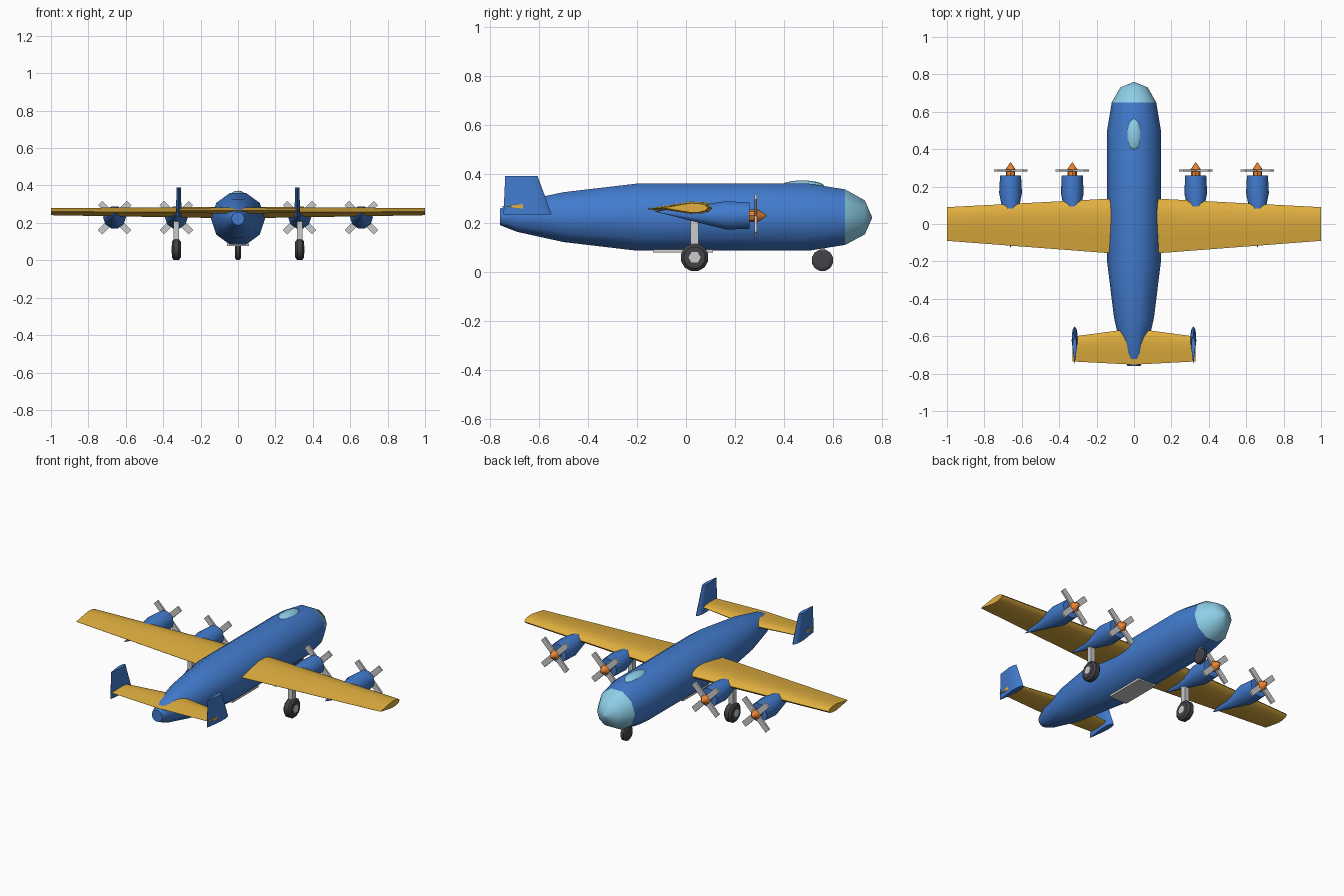
import bpy, bmesh, math
from math import cos, sin, pi
from mathutils import Matrix

if "Cube" in bpy.data.objects:
    bpy.data.objects.remove(bpy.data.objects["Cube"])


def material(name, rgb):
    m = bpy.data.materials.new(name)
    m.diffuse_color = (*rgb, 1)
    m.use_nodes = True
    m.node_tree.nodes["Principled BSDF"].inputs["Base Color"].default_value = m.diffuse_color
    return m


BLUE = material("blue", (0.055, 0.2, 0.62))
YELLOW = material("yellow", (0.75, 0.43, 0.05))
GLASS = material("glass", (0.27, 0.62, 0.8))
ORANGE = material("orange", (0.8, 0.22, 0.03))
DARK = material("rubber", (0.055, 0.055, 0.065))


def finish(bm, name, mat=None, angle=40):
    bmesh.ops.remove_doubles(bm, verts=bm.verts, dist=1e-5)
    bmesh.ops.recalc_face_normals(bm, faces=bm.faces)
    me = bpy.data.meshes.new(name)
    bm.to_mesh(me)
    bm.free()
    ob = bpy.data.objects.new(name, me)
    bpy.context.collection.objects.link(ob)
    if mat:
        me.materials.append(mat)
    if angle:
        bpy.ops.object.select_all(action='DESELECT')
        bpy.context.view_layer.objects.active = ob
        ob.select_set(True)
        bpy.ops.object.shade_smooth_by_angle(angle=math.radians(angle))
    return ob


def loft(name, rings, mat=None, angle=40):
    bm = bmesh.new()
    vs = [[bm.verts.new(p) for p in r] for r in rings]
    n = len(vs[0])
    for a, b in zip(vs, vs[1:]):
        for i in range(n):
            bm.faces.new((a[i], a[(i + 1) % n], b[(i + 1) % n], b[i]))
    bm.faces.new(vs[0])
    bm.faces.new(vs[-1])
    return finish(bm, name, mat, angle)


def body(name, stations, mat, x=0, n=10, angle=40):
    """Round body along y; stations are (y, centre z, radius)."""
    return loft(name, [[(x + max(r, 1e-3) * cos(2 * pi * i / n), y,
                         z + max(r, 1e-3) * sin(2 * pi * i / n)) for i in range(n)]
                       for y, z, r in stations], mat, angle)


def box(name, loc, size, mat=None, rot=0):
    bm = bmesh.new()
    bmesh.ops.create_cube(bm, size=1, matrix=Matrix.Translation(loc)
                          @ Matrix.Rotation(rot, 4, 'Y') @ Matrix.Diagonal((*size, 1)))
    return finish(bm, name, mat, 0)


# Airfoil section: chord fraction from trailing edge, half-thickness fraction
HALF = [(0, 0.03), (0.3, 0.55), (0.6, 1), (0.8, 0.95), (0.94, 0.6)]
FOIL = HALF + [(1, 0)] + [(c, -t) for c, t in reversed(HALF)]


def wing(name, sections):
    """sections are (x, trailing y, leading y, z, half thickness)."""
    return loft(name, [[(x, a + (b - a) * c, z + h * t) for c, t in FOIL]
                       for x, a, b, z, h in sections], YELLOW)


def wheel(name, x, y, z, r, w):
    prof = [(-w, 0.62 * r), (-w, 0.78 * r), (-0.55 * w, r), (0.55 * w, r),
            (w, 0.78 * r), (w, 0.62 * r)]
    n = 12
    loft(name, [[(x + dx, y + q * cos(2 * pi * (i + .5) / n), z + q * sin(2 * pi * (i + .5) / n))
                 for i in range(n)] for dx, q in prof], DARK)


# Fuselage, glass nose and canopy
body("fuselage", [(-0.76, .223, .035), (-0.69, .223, .064), (-0.5, .222, .107),
                  (-0.2, .222, .144), (0.5, .222, .144), (0.65, .222, .119)], BLUE)
body("nose_glass", [(0.65, .222, .119), (0.73, .221, .073), (0.76, .22, 0)], GLASS, angle=60)
bm = bmesh.new()
bmesh.ops.create_uvsphere(bm, u_segments=10, v_segments=8, radius=1,
                          matrix=Matrix.Translation((0, .475, .348))
                          @ Matrix.Diagonal((.042, .09, .024, 1)))
finish(bm, "canopy", GLASS, 60)
box("belly_door", (0, -.012, .083), (.115, .245, .012))

# Main wing and tailplane
wing("wing", [(-1, -.09, .09, .26, .019), (0, -.166, .142, .255, .031), (1, -.09, .09, .26, .019)])
wing("tailplane", [(-.328, -.735, -.602, .266, .011), (0, -.752, -.558, .266, .018),
                   (.328, -.735, -.602, .266, .011)])

# Nose wheel
wheel("nose_wheel", 0, .557, .046, .045, .016)
box("nose_strut", (0, .557, .08), (.016, .02, .09))

for s, side in ((-1, "left"), (1, "right")):
    # Tail fin on the tailplane tip
    loft(side + "_fin", [[(s * .317 + h * t, a + (b - a) * c, z) for c, t in FOIL]
                         for z, a, b, h in ((.232, -.745, -.548, .016), (.39, -.738, -.606, .011))], BLUE)

    # Engines with propellers
    for x, place in ((.33, "inner"), (.66, "outer")):
        tag = f"{side}_{place}_"
        body(tag + "nacelle", [(.26, .228, .056), (.165, .229, .061), (-.125, .245, .001)], BLUE, s * x)
        body(tag + "spinner", [(.25, .228, .025), (.285, .228, .025), (.288, .228, .03),
                               (.33, .228, 0)], ORANGE, s * x, 8)
        for k in (1, -1):
            box(f"{tag}blade_{'a' if k > 0 else 'b'}", (s * x, .285, .228), (.22, .011, .033),
                rot=k * pi / 4)

    # Main landing gear
    box(side + "_strut", (s * .33, .035, .135), (.028, .032, .15))
    wheel(side + "_wheel", s * .33, .035, .0575, .0575, .024)
    bm = bmesh.new()
    bmesh.ops.create_cone(bm, cap_ends=True, segments=6, radius1=.025, radius2=.025, depth=.052,
                          matrix=Matrix.Translation((s * .33, .035, .0575)) @ Matrix.Rotation(pi / 2, 4, 'Y'))
    finish(bm, side + "_hub", None, 0)
